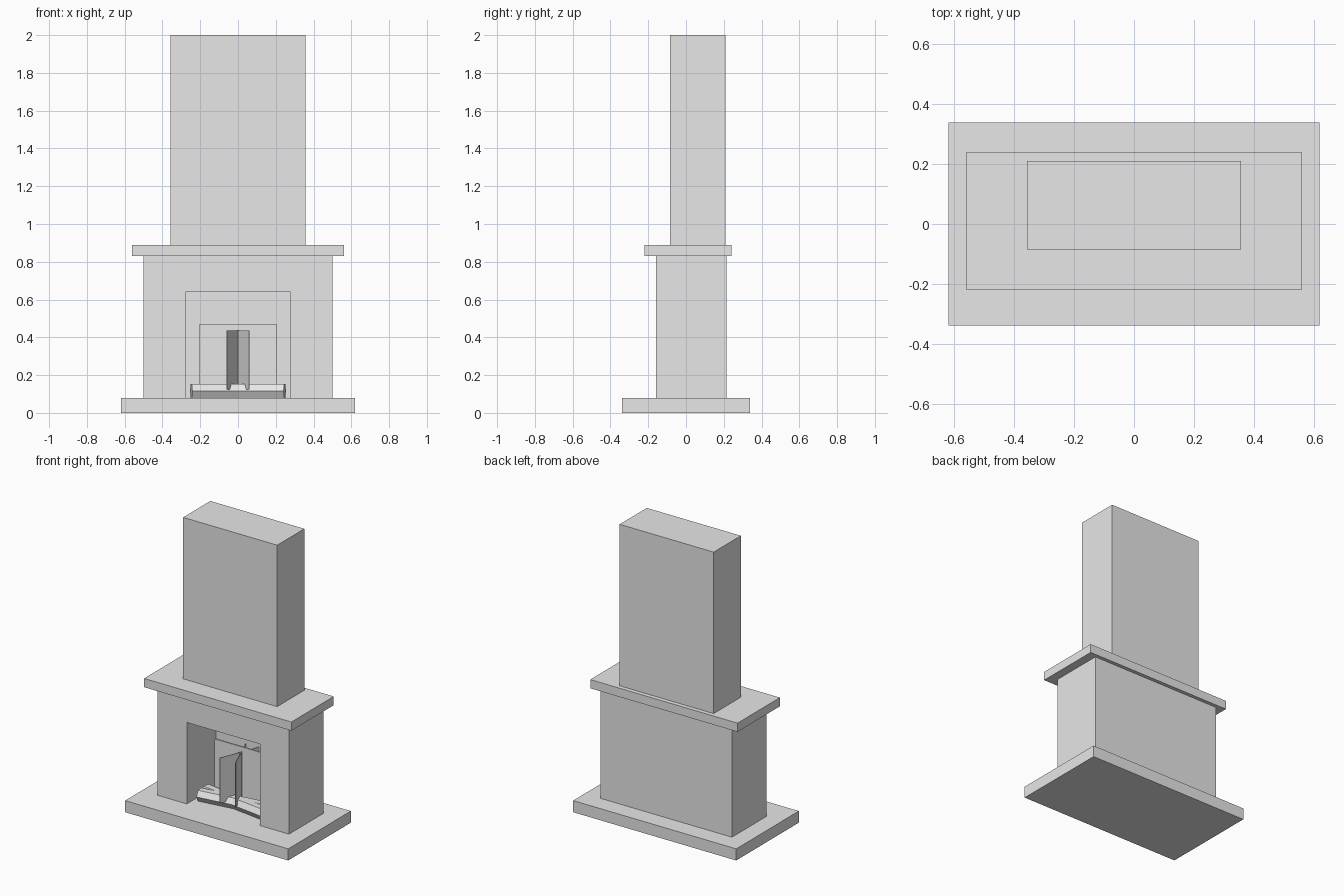
import bpy
import math

cube = bpy.data.objects.get("Cube")
if cube:
    bpy.data.objects.remove(cube, do_unlink=True)

# One plain light grey for every part
GREY = (0.8, 0.8, 0.8, 1)
grey = bpy.data.materials.new("light_grey")
grey.use_nodes = True
grey.diffuse_color = GREY
grey.node_tree.nodes["Principled BSDF"].inputs["Base Color"].default_value = GREY


def box(name, width, y0, y1, z0, z1):
    """Box centred on x = 0."""
    bpy.ops.mesh.primitive_cube_add(size=1, location=(0, (y0 + y1) / 2, (z0 + z1) / 2))
    ob = bpy.context.object
    ob.name = name
    ob.scale = (width, y1 - y0, z1 - z0)
    bpy.ops.object.transform_apply(location=False, rotation=False, scale=True)
    ob.data.materials.append(grey)
    return ob


# Masonry
box("hearth_base", 1.24, -0.34, 0.34, 0, 0.08)
body = box("fireplace_body", 1.0, -0.16, 0.215, 0.08, 0.83)
box("mantel_shelf", 1.12, -0.22, 0.24, 0.83, 0.89)
box("chimney", 0.715, -0.085, 0.21, 0.89, 2.0)

# Firebox recess cut into the body
cutter = box("firebox_cutter", 0.555, -0.3, 0.155, 0.04, 0.64)
cutter.hide_render = True
cut = body.modifiers.new("firebox", "BOOLEAN")
cut.operation = "DIFFERENCE"
cut.solver = "EXACT"
cut.object = cutter
bpy.context.view_layer.objects.active = body
bpy.ops.object.modifier_apply(modifier=cut.name)
bpy.data.objects.remove(cutter, do_unlink=True)

# Upright plate standing inside the firebox
box("fireback_plate", 0.41, 0.04, 0.05, 0.08, 0.47)

for side, sign in (("left", 1), ("right", -1)):
    # Crossed flame panels
    panel = box("flame_panel_" + side, 0.32, 0.034, 0.038, 0.125, 0.437)
    panel.rotation_euler.z = sign * math.radians(68)

    # Six-sided logs, slightly crossed
    bpy.ops.mesh.primitive_cylinder_add(
        vertices=6, radius=0.043, depth=0.5, location=(0, -0.03, 0.117),
        rotation=(0, math.radians(90), sign * math.radians(8)))
    log = bpy.context.object
    log.name = "log_" + side
    # Roll the log so a flat side faces up
    for v in log.data.vertices:
        x, y = v.co.x, v.co.y
        v.co.x, v.co.y = x * math.cos(math.pi / 2) - y, x + y * math.cos(math.pi / 2)
    if max(v.co.x for v in log.data.vertices) > 0.04:
        for v in log.data.vertices:
            v.co.x, v.co.y = -v.co.y, v.co.x
    log.data.materials.append(grey)
